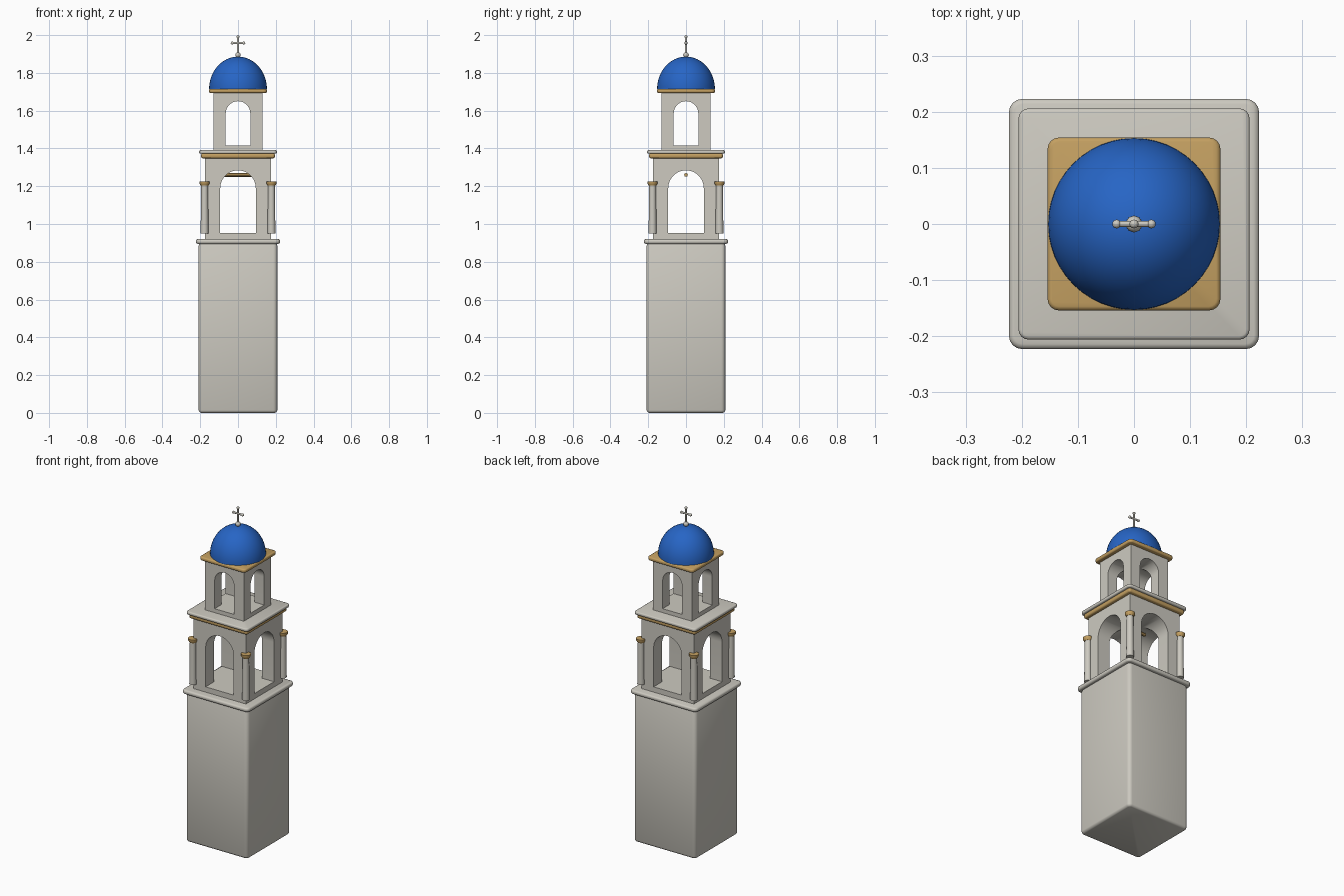
import bpy, bmesh, math
from mathutils import Matrix, Vector

cube = bpy.data.objects.get("Cube")
if cube:
    bpy.data.objects.remove(cube, do_unlink=True)


def material(name, rgb):
    m = bpy.data.materials.new(name)
    m.diffuse_color = (*rgb, 1)
    m.use_nodes = True
    m.node_tree.nodes["Principled BSDF"].inputs["Base Color"].default_value = (*rgb, 1)
    return m


STONE = material("pale stone", (0.61, 0.59, 0.53))
GOLD = material("ochre gold", (0.55, 0.35, 0.12))
BLUE = material("dome blue", (0.02, 0.13, 0.56))


def finish(bm, name, mat, smooth=35):
    bmesh.ops.recalc_face_normals(bm, faces=bm.faces)
    mesh = bpy.data.meshes.new(name)
    bm.to_mesh(mesh)
    bm.free()
    mesh.materials.append(mat)
    ob = bpy.data.objects.new(name, mesh)
    bpy.context.collection.objects.link(ob)
    bpy.ops.object.select_all(action='DESELECT')
    ob.select_set(True)
    bpy.context.view_layer.objects.active = ob
    if smooth:
        bpy.ops.object.shade_smooth_by_angle(angle=math.radians(smooth))
    return ob


def block(name, mat, half, z0, z1, corner=0, rim=0):
    """Square block with rounded upright corners and softened rims."""
    bm = bmesh.new()
    bmesh.ops.create_cube(bm, size=1)
    bmesh.ops.scale(bm, vec=(half * 2, half * 2, z1 - z0), verts=bm.verts)
    bmesh.ops.translate(bm, vec=(0, 0, (z0 + z1) / 2), verts=bm.verts)
    if corner:
        upright = [e for e in bm.edges
                   if abs(e.verts[0].co.z - e.verts[1].co.z) > 1e-4]
        bmesh.ops.bevel(bm, geom=upright, offset=corner, segments=4,
                        profile=0.5, affect='EDGES')
    if rim:
        rims = [e for e in bm.edges
                if abs(e.verts[0].co.z - e.verts[1].co.z) < 1e-4]
        bmesh.ops.bevel(bm, geom=rims, offset=rim, segments=2,
                        profile=0.5, affect='EDGES')
    return finish(bm, name, mat, 50 if corner else 0)


def lathe(name, mat, profile, sides, at=(0, 0, 0)):
    """Turn a list of (radius, z) points about the z axis."""
    bm = bmesh.new()
    verts = [bm.verts.new((r, 0, z)) for r, z in profile]
    edges = [bm.edges.new(pair) for pair in zip(verts, verts[1:])]
    bmesh.ops.spin(bm, geom=verts + edges, axis=(0, 0, 1), cent=(0, 0, 0),
                   angle=math.tau, steps=sides)
    bmesh.ops.remove_doubles(bm, verts=bm.verts, dist=1e-5)
    bmesh.ops.translate(bm, vec=at, verts=bm.verts)
    return finish(bm, name, mat)


def ball(name, mat, radius, at, sides=10):
    bm = bmesh.new()
    bmesh.ops.create_uvsphere(bm, u_segments=sides, v_segments=8, radius=radius)
    bmesh.ops.translate(bm, vec=at, verts=bm.verts)
    return finish(bm, name, mat, 40)


def rod(name, mat, start, end, radius, sides=10):
    a, b = Vector(start), Vector(end)
    turn = (b - a).to_track_quat('Z', 'Y').to_matrix().to_4x4()
    bm = bmesh.new()
    bmesh.ops.create_cone(bm, cap_ends=True, segments=sides, radius1=radius,
                          radius2=radius, depth=(b - a).length,
                          matrix=Matrix.Translation((a + b) / 2) @ turn)
    return finish(bm, name, mat, 40)


def belfry(name, half, z0, z1, arch_half, sill, spring):
    """Square stage with arched passages crossing in both directions."""
    stage = block(name, STONE, half, z0, z1)
    for quarter in (0, 1):
        bm = bmesh.new()
        outline = [(-arch_half, sill), (arch_half, sill)]
        steps = 20
        for i in range(steps + 1):
            a = math.pi * i / steps
            outline.append((arch_half * math.cos(a), spring + arch_half * math.sin(a)))
        face = bm.faces.new([bm.verts.new((x, -1, z)) for x, z in outline])
        out = bmesh.ops.extrude_face_region(bm, geom=[face])
        moved = [v for v in out["geom"] if isinstance(v, bmesh.types.BMVert)]
        bmesh.ops.translate(bm, vec=(0, 2, 0), verts=moved)
        bmesh.ops.rotate(bm, verts=bm.verts, cent=(0, 0, 0),
                         matrix=Matrix.Rotation(quarter * math.pi / 2, 3, 'Z'))
        cutter = finish(bm, "arch_cutter", STONE, 0)
        cutter.hide_render = True
        bpy.context.view_layer.objects.active = stage
        mod = stage.modifiers.new("arch", 'BOOLEAN')
        mod.operation, mod.solver, mod.object = 'DIFFERENCE', 'EXACT', cutter
        bpy.ops.object.modifier_apply(modifier=mod.name)
        bpy.data.objects.remove(cutter, do_unlink=True)
    bpy.ops.object.select_all(action='DESELECT')
    stage.select_set(True)
    bpy.ops.object.shade_smooth_by_angle(angle=math.radians(30))


# Tall shaft and its ledge
block("tower_shaft", STONE, 0.208, 0, 0.90, 0.022, 0.014)
block("shaft_ledge", STONE, 0.223, 0.895, 0.92, 0.024, 0.009)

# Lower open stage with its cornice
belfry("lower_belfry", 0.175, 0.918, 1.352, 0.094, 0.952, 1.19)
block("lower_gold_trim", GOLD, 0.195, 1.348, 1.375, 0.012, 0.008)
block("lower_cornice", STONE, 0.206, 1.372, 1.391, 0.018, 0.006)
rod("bell_beam", GOLD, (-0.078, 0, 1.26), (0.078, 0, 1.26), 0.01, 8)

# Corner columns with flared capitals
for sx, side in ((-1, "right"), (1, "left")):
    for sy, end in ((-1, "front"), (1, "back")):
        spot = (sx * 0.177, sy * 0.177, 0)
        lathe(f"{end}_{side}_column", STONE,
              [(0, 0.95), (0.021, 0.95), (0.018, 1.21), (0, 1.21)], 16, spot)
        lathe(f"{end}_{side}_capital", GOLD,
              [(0, 1.203), (0.02, 1.203), (0.027, 1.214), (0.027, 1.226), (0, 1.226)],
              16, spot)

# Upper open stage with its cap
belfry("upper_belfry", 0.13, 1.389, 1.70, 0.065, 1.415, 1.585)
block("upper_gold_cap", GOLD, 0.154, 1.694, 1.716, 0.02, 0.007)

# Dome
arc = [(0.153 * math.cos(t), 1.714 + 0.172 * math.sin(t))
       for t in (math.pi / 2 * i / 16 for i in range(16))]
lathe("dome", BLUE, [(0, 1.714)] + arc + [(0, 1.886)], 48)

# Finial and cross with ball tips
ball("finial_ball", STONE, 0.015, (0, 0, 1.895))
rod("cross_upright", STONE, (0, 0, 1.89), (0, 0, 1.992), 0.0055)
rod("cross_arm", STONE, (-0.032, 0, 1.958), (0.032, 0, 1.958), 0.0055)
for name, x, z in (("right", -0.031, 1.958), ("left", 0.031, 1.958), ("top", 0, 1.992)):
    ball(f"cross_{name}_tip", STONE, 0.008, (x, 0, z))
